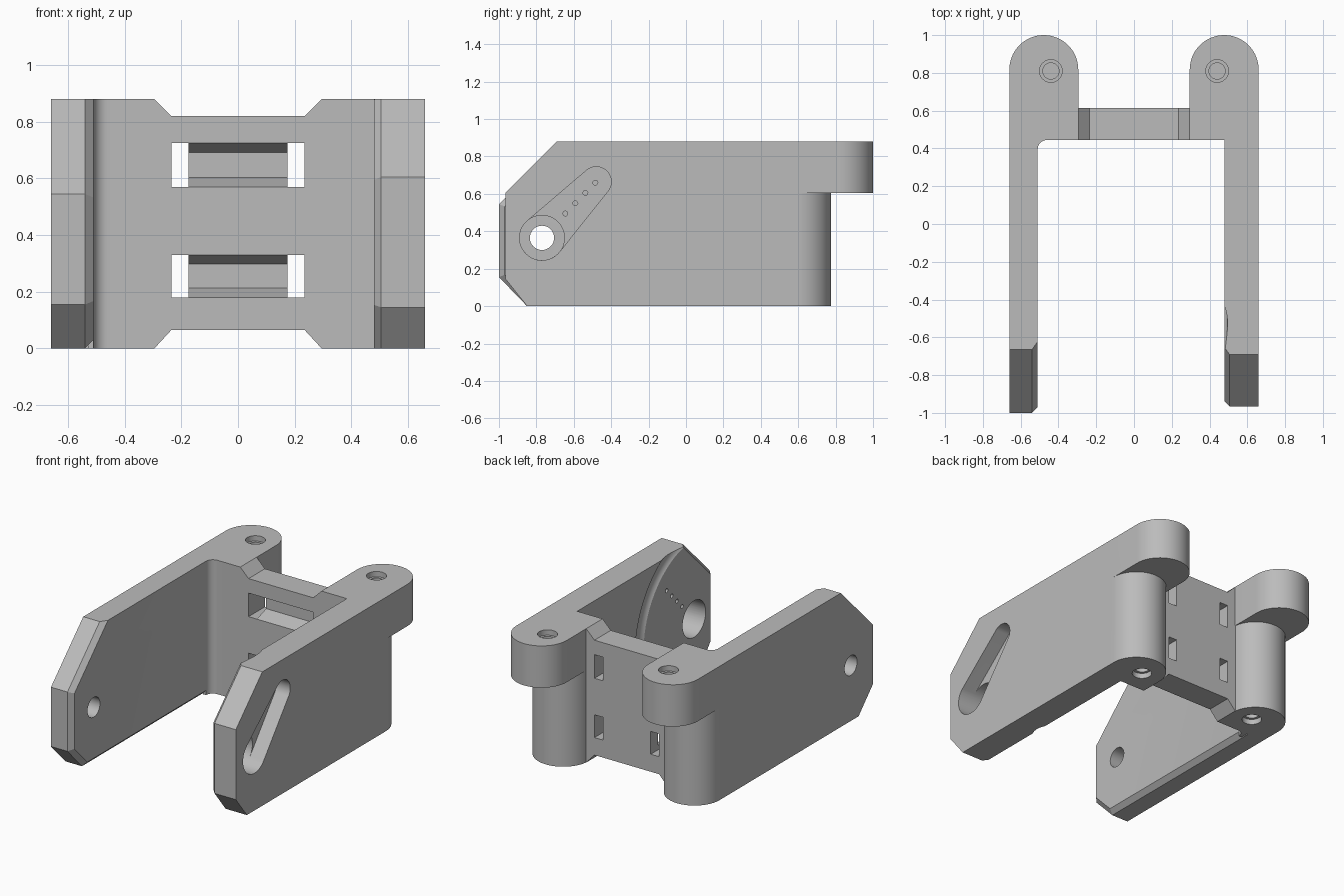
import bpy, bmesh, math

cube = bpy.data.objects.get("Cube")
if cube:
    bpy.data.objects.remove(cube, do_unlink=True)

grey = bpy.data.materials.new("matte grey")
grey.use_nodes = True
COLOUR = (0.5, 0.5, 0.5, 1)
grey.diffuse_color = COLOUR
grey.node_tree.nodes["Principled BSDF"].inputs["Base Color"].default_value = COLOUR

TOP, STEP, WEB = 0.88, 0.605, 0.445     # full height, post step, front of the web
HUB = (-0.77, 0.365)                    # pivot in y, z


def place(axis, p, a):
    return {"x": (a, p[0], p[1]), "y": (p[0], a, p[1]), "z": (p[0], p[1], a)}[axis]


def prism(name, axis, pts, lo, hi, bevel_rule=None, bevel=0):
    """Extrude a flat outline along an axis, optionally chamfering chosen edges."""
    bm = bmesh.new()
    a = [bm.verts.new(place(axis, p, lo)) for p in pts]
    b = [bm.verts.new(place(axis, p, hi)) for p in pts]
    bm.faces.new(a)
    bm.faces.new(b[::-1])
    for i in range(len(pts)):
        j = (i + 1) % len(pts)
        bm.faces.new((a[i], b[i], b[j], a[j]))
    bmesh.ops.recalc_face_normals(bm, faces=bm.faces)
    if bevel_rule:
        edges = [e for e in bm.edges if bevel_rule(e.verts[0].co, e.verts[1].co)]
        bmesh.ops.bevel(bm, geom=edges, offset=bevel, segments=1, affect="EDGES")
    mesh = bpy.data.meshes.new(name)
    bm.to_mesh(mesh)
    bm.free()
    mesh.materials.append(grey)
    ob = bpy.data.objects.new(name, mesh)
    bpy.context.collection.objects.link(ob)
    return ob


def arc(c, r, start, end, n=32):
    return [(c[0] + r * math.cos(math.radians(start + (end - start) * i / n)),
             c[1] + r * math.sin(math.radians(start + (end - start) * i / n)))
            for i in range(n + 1)]


def disc(c, r, n=32):
    return arc(c, r, 0, 360, n)[:-1]


def combine(target, other, operation):
    mod = target.modifiers.new("combine", "BOOLEAN")
    mod.operation = operation
    mod.solver = "EXACT"
    mod.object = other
    bpy.context.view_layer.objects.active = target
    bpy.ops.object.modifier_apply(modifier=mod.name)
    bpy.data.objects.remove(other, do_unlink=True)


def box(x0, x1, z0, z1):
    return [(x0, z0), (x1, z0), (x1, z1), (x0, z1)]


def inner_edge(x, keep_bottom):
    """Chamfer rule: the arm's inner outline, without its top and back."""
    def rule(p, q):
        if abs(p.x - x) > 1e-4 or abs(q.x - x) > 1e-4:
            return False
        if min(p.z, q.z) > TOP - 1e-4 or min(p.y, q.y) > 0.5:
            return False
        return keep_bottom or max(p.z, q.z) > 1e-4
    return rule


# Web joining the two sides, waisted at top and bottom
bracket = prism("bracket", "y",
                [(-0.4, 0), (-0.295, 0), (-0.235, 0.065), (0.235, 0.065),
                 (0.295, 0), (0.4, 0), (0.4, TOP), (0.295, TOP),
                 (0.235, 0.82), (-0.235, 0.82), (-0.295, TOP), (-0.4, TOP)],
                WEB, 0.615)

# Stepped hinge posts
for s in (-1, 1):
    cx, r = s * 0.4775, 0.1825
    for name, cy, z0, z1 in (("lower_post", 0.5925, 0, STEP + 0.05),
                             ("upper_post", 0.8175, STEP, TOP)):
        outline = [(cx - r, WEB), (cx + r, WEB)] + arc((cx, cy), r, 0, 180)
        combine(bracket, prism(name, "z", outline, z0, z1), "UNION")

# Side arms with cut front corners
back = [(0.55, TOP), (0.55, 0), (-0.85, 0)]
right_arm = prism("right_arm", "x", [(-1, 0.155), (-1, 0.545), (-0.665, TOP)] + back,
                  -0.66, -0.51, inner_edge(-0.51, True), 0.03)
left_arm = prism("left_arm", "x", [(-0.965, 0.145), (-0.965, STEP), (-0.69, TOP)] + back,
                 0.48, 0.66, inner_edge(0.48, False), 0.025)
combine(bracket, right_arm, "UNION")
combine(bracket, left_arm, "UNION")

# Rounded inner corner beside the right arm
f = 0.05
fillet = prism("corner_fillet", "z",
               [(-0.53, WEB + 0.02), (-0.53, WEB - f)]
               + arc((-0.51 + f, WEB - f), f, 180, 90, 8) + [(-0.51 + f, WEB + 0.02)],
               0, TOP)
combine(bracket, fillet, "UNION")

# Strap windows: open side slots with a tapered pocket between
for z0, z1 in ((0.18, 0.33), (0.57, 0.725)):
    for s in (-1, 1):
        slot = box(*sorted((s * 0.174, s * 0.235)), z0, z1)
        combine(bracket, prism("slot_cut", "y", slot, 0.4, 0.7), "DIFFERENCE")
    pocket = [(WEB - 0.01, z0), (WEB, z0), (0.54, z0 + 0.033),
              (0.54, z1 - 0.033), (WEB, z1), (WEB - 0.01, z1)]
    combine(bracket, prism("pocket_cut", "x", pocket, -0.176, 0.176), "DIFFERENCE")

# Blind screw holes in the post ends
for s in (-1, 1):
    cx = s * 0.44
    for r, depth in ((0.06, 0.035), (0.043, 0.15)):
        combine(bracket, prism("top_hole", "z", disc((cx, 0.81), r), TOP - depth, 1),
                "DIFFERENCE")
        combine(bracket, prism("bottom_hole", "z", disc((cx, 0.6), r), -0.1, depth),
                "DIFFERENCE")

# Pivot hole in the right arm, larger hub hole in the left arm
combine(bracket, prism("pivot_hole", "x", disc(HUB, 0.065), -0.8, -0.4), "DIFFERENCE")
combine(bracket, prism("hub_hole", "x", disc(HUB, 0.12, 48), 0.4, 0.8), "DIFFERENCE")

# Tapered lever recess on the outside of the left arm
tip = (-0.48, 0.665)
lever = arc(tip, 0.08, -38, 130) + arc(HUB, 0.12, 130, 322)
combine(bracket, prism("lever_cut", "x", lever, 0.56, 0.8), "DIFFERENCE")
for i in range(4):
    c = (-0.645 + i * 0.0535, 0.495 + i * 0.055)
    combine(bracket, prism("pin_hole", "x", disc(c, 0.013, 16), 0.4, 0.7), "DIFFERENCE")

# Shallow curved groove on the inside of the left arm
bpy.ops.mesh.primitive_torus_add(major_radius=0.568, minor_radius=0.075,
                                 major_segments=96, minor_segments=48,
                                 location=(0.42, HUB[0], HUB[1]),
                                 rotation=(0, math.pi / 2, 0))
groove = bpy.context.active_object
groove.data.materials.append(grey)
combine(bracket, groove, "DIFFERENCE")

# Smooth curved walls, keep the corners crisp
bpy.ops.object.select_all(action="DESELECT")
bracket.select_set(True)
bpy.context.view_layer.objects.active = bracket
bpy.ops.object.shade_smooth_by_angle(angle=math.radians(25))
